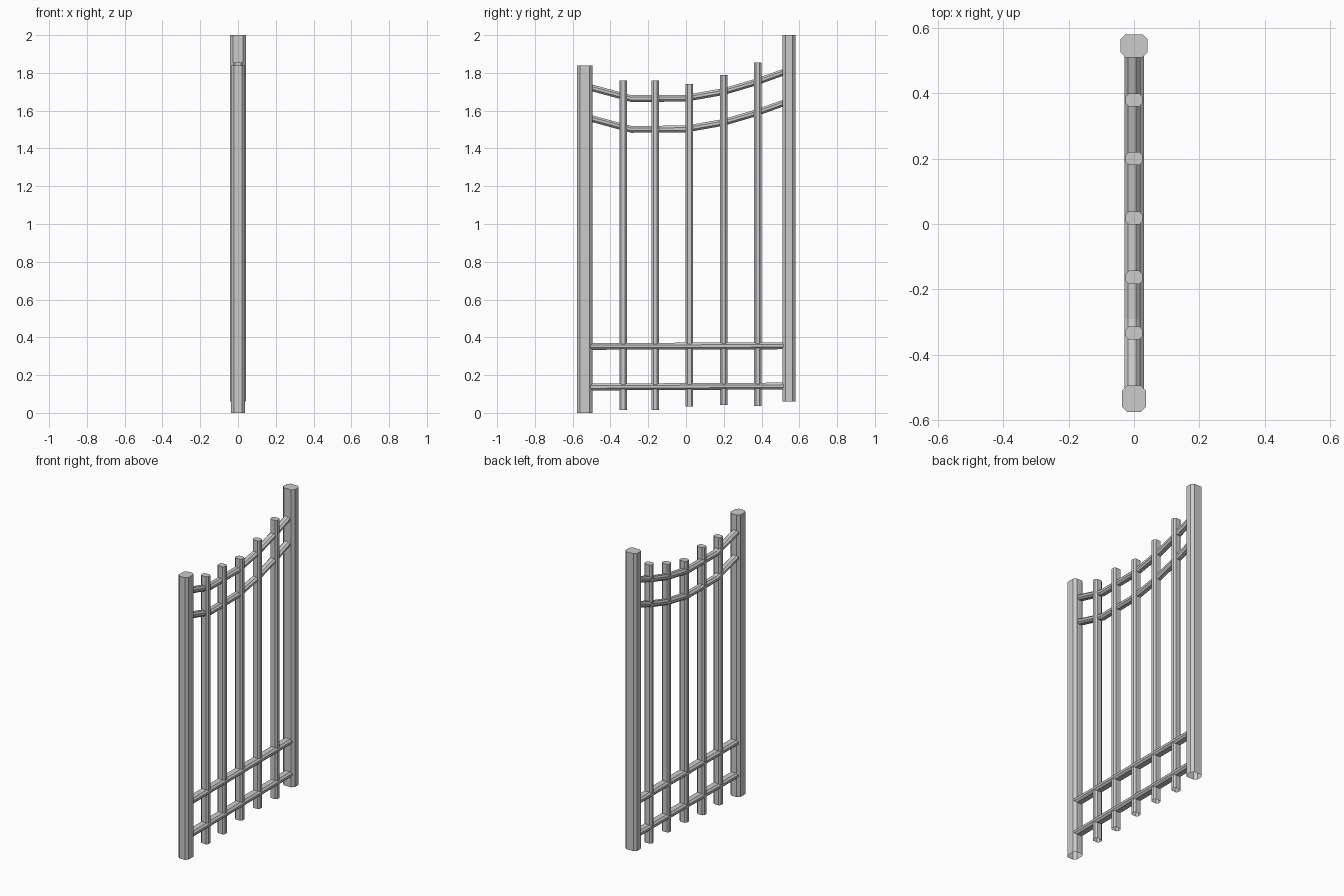
import bpy, bmesh

if "Cube" in bpy.data.objects:
    bpy.data.objects.remove(bpy.data.objects["Cube"])


def chamfered(w, h, c):
    """Eight-sided outline: a rectangle with cut corners."""
    a, b = w / 2, h / 2
    return [(a, -b + c), (a, b - c), (a - c, b), (-a + c, b),
            (-a, b - c), (-a, -b + c), (-a + c, -b), (a - c, -b)]


def loft(name, rings, cap_end=True):
    """Join successive rings with flat quads."""
    bm = bmesh.new()
    vr = [[bm.verts.new(p) for p in r] for r in rings]
    n = len(vr[0])
    for r0, r1 in zip(vr, vr[1:]):
        for i in range(n):
            j = (i + 1) % n
            bm.faces.new((r0[i], r0[j], r1[j], r1[i]))
    if cap_end:
        bm.faces.new(vr[-1])
    bmesh.ops.recalc_face_normals(bm, faces=bm.faces)
    me = bpy.data.meshes.new(name)
    bm.to_mesh(me)
    bm.free()
    ob = bpy.data.objects.new(name, me)
    bpy.context.collection.objects.link(ob)
    return ob


def upright(name, y, w, d, c, z0, z1):
    prof = chamfered(w, d, c)
    return loft(name, [[(px, y + py, z) for px, py in prof] for z in (z0, z1)])


def rail(name, x, w, h, c, path):
    prof = chamfered(w, h, c)
    ob = loft(name, [[(x + px, y, z + pz) for px, pz in prof] for y, z in path], False)
    # close both ends
    bm = bmesh.new()
    bm.from_mesh(ob.data)
    bmesh.ops.holes_fill(bm, edges=bm.edges, sides=8)
    bmesh.ops.recalc_face_normals(bm, faces=bm.faces)
    bm.to_mesh(ob.data)
    bm.free()


# Gate posts, open underneath
upright("short_post", -0.535, 0.072, 0.082, 0.016, 0.0, 1.84)
upright("tall_post", 0.545, 0.084, 0.07, 0.016, 0.06, 2.0)

# Vertical bars
for i, (y, z0, z1) in enumerate([(-0.333, 0.015, 1.76), (-0.163, 0.015, 1.76),
                                 (0.018, 0.035, 1.74), (0.2, 0.042, 1.79),
                                 (0.38, 0.037, 1.855)]):
    upright(f"bar_{i + 1}", y, 0.052, 0.04, 0.01, z0, z1)

# Straight lower rails
rail("bottom_rail", 0.002, 0.058, 0.036, 0.011, [(-0.51, 0.137), (0.515, 0.142)])
rail("lower_rail", 0.002, 0.058, 0.036, 0.011, [(-0.51, 0.352), (0.515, 0.355)])

# Sagging upper rails
sag = [(-0.51, 1.724), (-0.29, 1.664), (0.0, 1.666), (0.2, 1.701), (0.37, 1.751), (0.515, 1.803)]
for name, dz in (("top_rail", 0.0), ("upper_rail", -0.163)):
    rail(name, -0.006, 0.046, 0.036, 0.011, [(y, z + dz) for y, z in sag])
